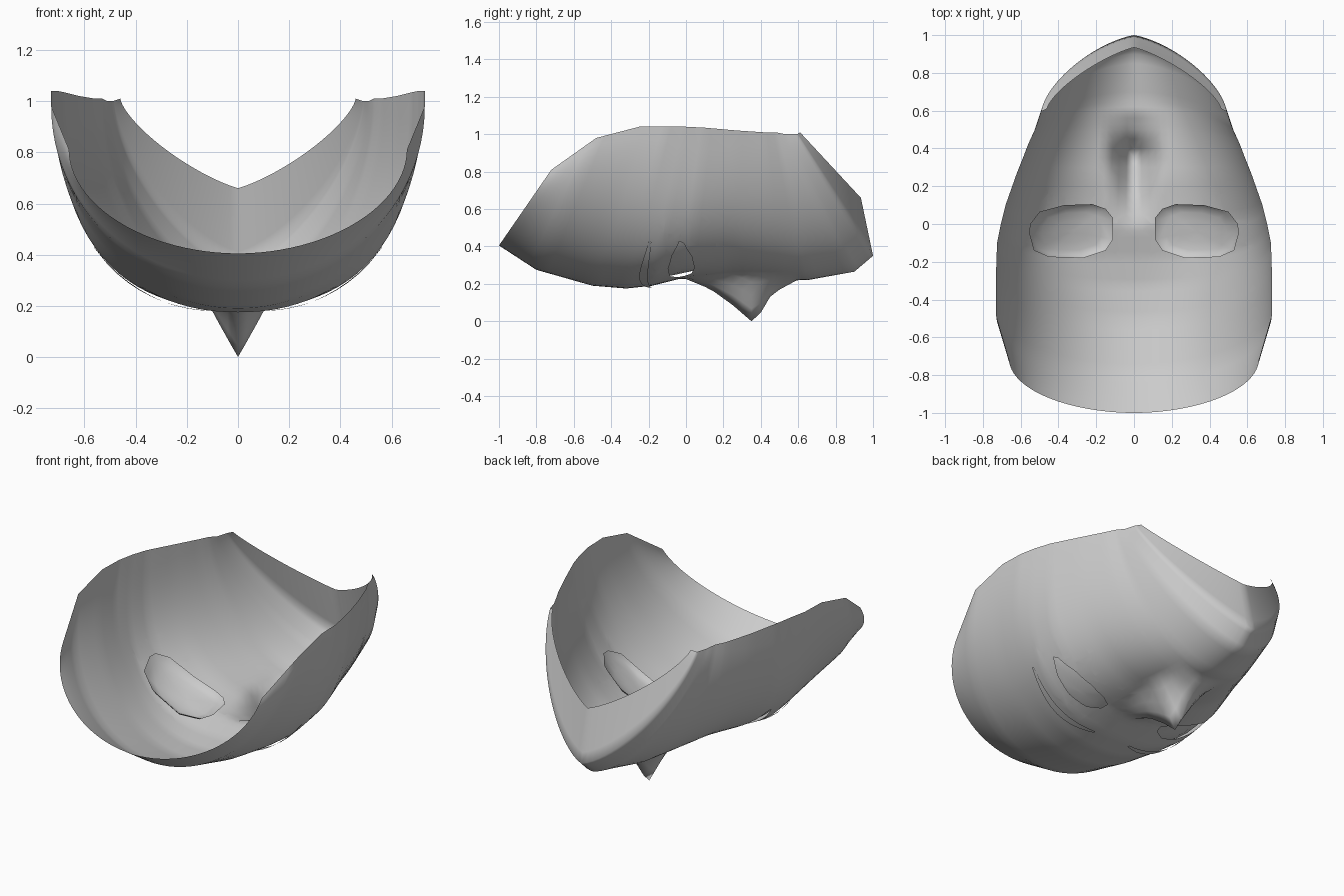
import bpy, bmesh, math
from mathutils import Vector
from mathutils.bvhtree import BVHTree

if "Cube" in bpy.data.objects:
    bpy.data.objects.remove(bpy.data.objects["Cube"])

# Rows of the face: centre y, centre z, rim x, rim y, rim z, straightness, power
ROWS = [
    (-1.00, .405, .66, -.72, .81, 0, 1.95),
    (-.80, .275, .73, -.48, .98, 0, 2.0),
    (-.50, .190, .73, -.25, 1.04, 0, 2.05),
    (-.32, .175, .725, -.10, 1.04, 0, 2.2),
    (-.18, .190, .705, 0.0, 1.04, 0, 2.5),
    (0.00, .235, .68, .10, 1.035, 0, 2.7),
    (.25, .250, .62, .27, 1.02, 0, 2.4),
    (.50, .230, .56, .42, 1.01, 0, 2.1),
    (.65, .220, .53, .48, 1.01, 0, 1.9),
    (.90, .265, .51, .53, 1.0, .05, 1.7),
    (1.00, .350, .49, .595, 1.0, .15, 1.6),
    (.935, .660, .46, .61, 1.01, .3, 1.5),
]
NOSE = [(-.02, 0, .10), (.13, .07, .11), (.35, .242, .14),
        (.39, .21, .14), (.46, .085, .15), (.60, 0, .16)]
# Inner eye cup outline and the smaller lid opening
CUP = [(.11, .03), (.15, .08), (.22, .105), (.37, .10), (.50, .065), (.55, .0),
       (.555, -.05), (.53, -.14), (.45, -.175), (.27, -.18), (.15, -.14), (.11, -.08)]
LID = [(.19, .0), (.24, .03), (.34, .045), (.45, .03), (.53, -.01),
       (.545, -.035), (.48, -.075), (.38, -.095), (.27, -.085), (.20, -.04)]
CUP_C, LID_C = Vector((.33, -.04)), Vector((.36, -.025))
ACROSS, SUB = 24, 5


def mix(a, b, f):
    return [p + (q - p) * f for p, q in zip(a, b)]


def nose_drop(x, y):
    for a, b in zip(NOSE, NOSE[1:]):
        if a[0] <= y < b[0]:
            _, depth, width = mix(a, b, (y - a[0]) / (b[0] - a[0]))
            return depth * max(0, 1 - abs(x) / width)
    return 0


def finish(bm, name):
    """Make a smooth object from half a mesh and mirror it across x."""
    for f in bm.faces:
        f.smooth = True
    me = bpy.data.meshes.new(name)
    bm.to_mesh(me)
    bm.free()
    ob = bpy.data.objects.new(name, me)
    bpy.context.collection.objects.link(ob)
    m = ob.modifiers.new("mirror", 'MIRROR')
    m.merge_threshold = .001


def bridge(bm, a, b, closed=False):
    n = len(a)
    for i in range(n if closed else n - 1):
        j = (i + 1) % n
        bm.faces.new((a[i], a[j], b[j], b[i]))


# Face shell: one half, lofted from forehead to chin
bm = bmesh.new()
rows = [mix(a, b, k / SUB) for a, b in zip(ROWS, ROWS[1:]) for k in range(SUB)]
rows.append(ROWS[-1])
previous = None
for yc, zc, xr, yr, zr, k, power in rows:
    ring = []
    for i in range(ACROSS + 1):
        s = math.sin(math.pi / 2 * i / ACROSS)
        f = 1 - max(0, 1 - s ** power) ** (1 / power)
        f = f * (1 - k) + s * k
        x, y, z = xr * s, yc + (yr - yc) * f, zc + (zr - zc) * f
        ring.append(bm.verts.new((x, y, z - nose_drop(x, y))))
    if previous:
        bridge(bm, previous, ring)
    previous = ring
bmesh.ops.recalc_face_normals(bm, faces=bm.faces)
tree = BVHTree.FromBMesh(bm)


def on_face(x, y, lift=0):
    hit = tree.ray_cast(Vector((x, y, -1)), Vector((0, 0, 1)))[0]
    return Vector((x, y, (hit.z if hit else .4) + lift))


# Lid opening: cut along the outline, remove the inside
def lid_sides():
    for p, q in zip(LID, LID[1:] + LID[:1]):
        n = Vector((q[1] - p[1], p[0] - q[0], 0))
        if n.to_2d().dot(LID_C - Vector(p)) > 0:
            n = -n
        yield Vector((*p, 0)), n.normalized()


def near_eye(f):
    c = f.calc_center_median()
    return .1 < c.x < .62 and -.2 < c.y < .15


for co, no in lid_sides():
    faces = [f for f in bm.faces if near_eye(f)]
    edges = {e for f in faces for e in f.edges}
    verts = {v for f in faces for v in f.verts}
    bmesh.ops.bisect_plane(bm, geom=[*faces, *edges, *verts], dist=1e-5,
                           plane_co=co, plane_no=no)
sides = list(lid_sides())
inside = [f for f in bm.faces if near_eye(f) and all(
    ((f.calc_center_median() - co) * Vector((1, 1, 0))).dot(no) < 0 for co, no in sides)]
bmesh.ops.delete(bm, geom=inside, context='FACES')
finish(bm, "face_shell")

# Eye: cup behind the lid opening, open towards the inside of the mask
bm = bmesh.new()
previous = None
for scale, lift in [(1, .045), (.9, .028), (.7, .02), (.4, .016), (.1, .015)]:
    ring = []
    for p in CUP:
        q = CUP_C + (Vector(p) - CUP_C) * scale
        ring.append(bm.verts.new(on_face(q.x, q.y, lift)))
    if previous:
        bridge(bm, previous, ring, True)
    previous = ring
bm.faces.new(previous)
finish(bm, "eye")

# Brow: thin curved strip just off the face
bm = bmesh.new()
upper, lower = [], []
for i in range(11):
    u = i / 10
    x = .12 + .44 * u
    arch = math.sin(math.pi * u)
    upper.append(bm.verts.new(on_face(x, -.20 - .05 * arch, -.012)))
    lower.append(bm.verts.new(on_face(x, -.185 - .02 * arch, -.012)))
bridge(bm, upper, lower)
finish(bm, "brow")
